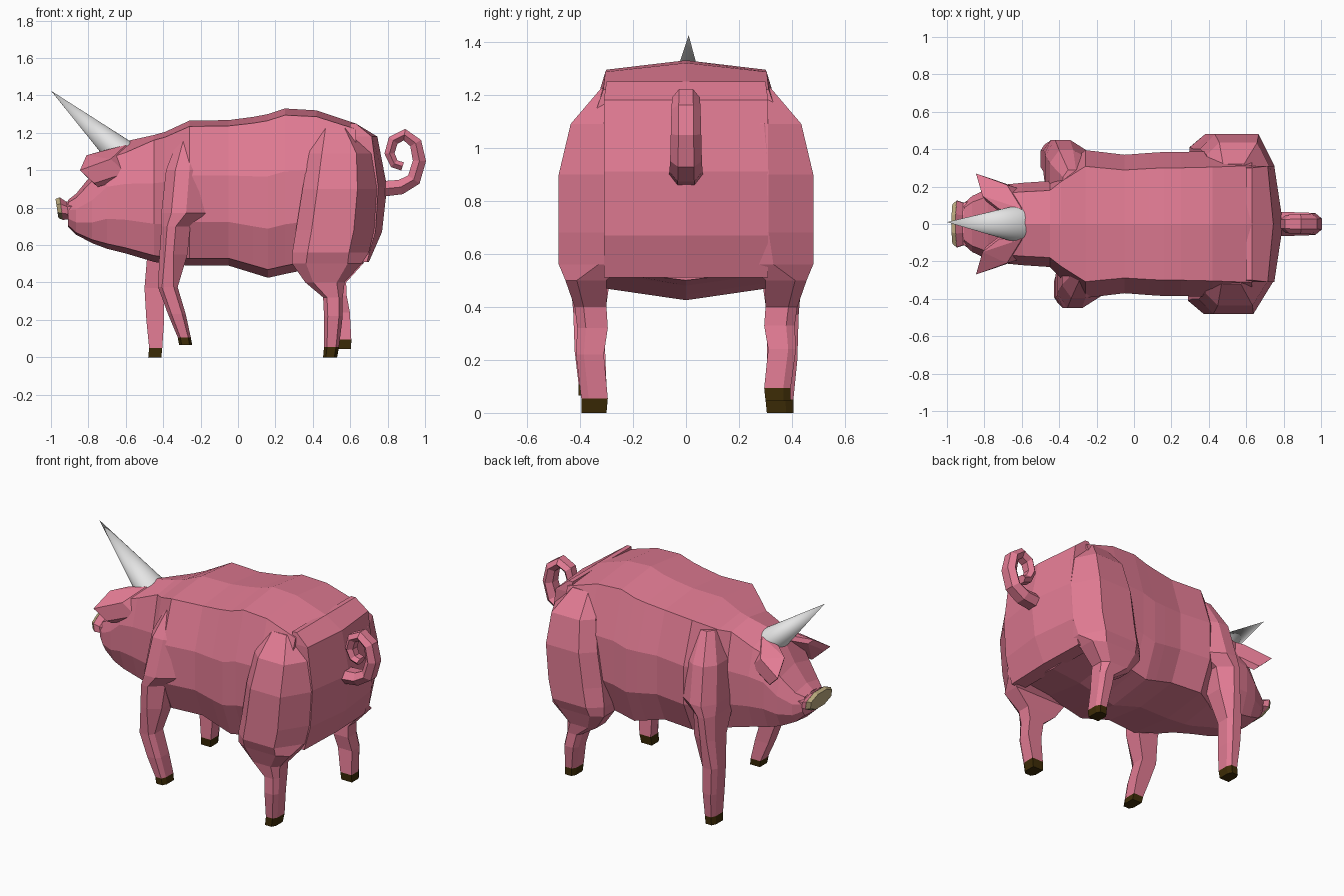
import bpy, bmesh, math
from mathutils import Vector

if "Cube" in bpy.data.objects:
    bpy.data.objects.remove(bpy.data.objects["Cube"])


def material(name, rgb):
    m = bpy.data.materials.new(name)
    m.diffuse_color = (*rgb, 1)
    m.use_nodes = True
    m.node_tree.nodes["Principled BSDF"].inputs["Base Color"].default_value = m.diffuse_color
    return m


PINK = material("pink_skin", (0.76, 0.2, 0.295))
BROWN = material("dark_brown_hoof", (0.047, 0.025, 0.002))
BEIGE = material("beige_snout", (0.5, 0.4, 0.21))
GREY = material("pale_grey_horn", (0.78, 0.78, 0.78))


def finish(name, bm, mat):
    bmesh.ops.recalc_face_normals(bm, faces=bm.faces)
    me = bpy.data.meshes.new(name)
    bm.to_mesh(me)
    bm.free()
    me.materials.append(mat)
    ob = bpy.data.objects.new(name, me)
    bpy.context.collection.objects.link(ob)
    return ob


def loft(name, rings, mat):
    """Skin equal-length rings of points and cap both ends."""
    bm = bmesh.new()
    vs = [[bm.verts.new(p) for p in r] for r in rings]
    n = len(vs[0])
    for a, b in zip(vs, vs[1:]):
        for i in range(n):
            j = (i + 1) % n
            bm.faces.new((a[i], a[j], b[j], b[i]))
    bm.faces.new(vs[0])
    bm.faces.new(vs[-1])
    return finish(name, bm, mat)


# Body and head: sections (x, bottom, top, half width)
def body_ring(x, zb, zt, w):
    h = zt - zb
    edge = 0.1 if x < -0.55 else 0.04
    half = [(0.78 * w, zt - edge * h), (w, zb + 0.62 * h),
            (w, zb + 0.3 * h), (0.78 * w, zb + 0.05 * h)]
    return ([(x, 0, zt)] + [(x, y, z) for y, z in half] + [(x, 0, zb)]
            + [(x, -y, z) for y, z in reversed(half)])


sections = [(-0.91, 0.70, 0.84, 0.11), (-0.865, 0.655, 0.875, 0.15),
            (-0.78, 0.61, 0.98, 0.19), (-0.70, 0.58, 1.115, 0.21),
            (-0.60, 0.555, 1.155, 0.22), (-0.45, 0.51, 1.188, 0.23),
            (-0.39, 0.50, 1.205, 0.29), (-0.26, 0.49, 1.265, 0.395),
            (-0.05, 0.49, 1.268, 0.37), (0.08, 0.45, 1.285, 0.38),
            (0.16, 0.425, 1.30, 0.385), (0.25, 0.445, 1.33, 0.385),
            (0.42, 0.48, 1.32, 0.39), (0.63, 0.50, 1.25, 0.40)]
loft("body", [body_ring(*s) for s in sections], PINK)

# Rump: broad back panel, rows of (z, side x, centre x, half width)
rows = [(1.25, 0.63, 0.63, 0.30), (1.18, 0.715, 0.745, 0.31),
        (0.91, 0.75, 0.797, 0.31), (0.67, 0.735, 0.77, 0.31),
        (0.51, 0.69, 0.70, 0.31)]
loft("rump", [[(0.6, -w, z), (x, -w, z), (c, 0, z), (x, w, z), (0.6, w, z)]
              for z, x, c, w in rows], PINK)


# Snout and its pale front plate
def oval(x, z, ry, rz, tilt=0.15, n=8):
    pts = []
    for i in range(n):
        a = 2 * math.pi * (i + 0.5) / n
        dz = rz * math.sin(a)
        pts.append((x - tilt * dz, ry * math.cos(a), z + dz))
    return pts


loft("snout", [oval(-0.85, 0.785, 0.14, 0.07), oval(-0.91, 0.785, 0.122, 0.05),
               oval(-0.945, 0.795, 0.135, 0.066)], PINK)
loft("snout_plate", [oval(-0.944, 0.795, 0.135, 0.066),
                     oval(-0.968, 0.795, 0.115, 0.055)], BEIGE)

# Drooping ears
for side, tag in ((1, "left"), (-1, "right")):
    bm = bmesh.new()
    outline = [(-0.6, 0.08, 1.135), (-0.72, 0.08, 1.105), (-0.81, 0.15, 1.08),
               (-0.845, 0.27, 1.0), (-0.77, 0.245, 0.93), (-0.6, 0.185, 0.985),
               (-0.68, 0.21, 1.06)]
    for x, y, z in outline:
        bm.verts.new((x, side * y, z))
        bm.verts.new((x + 0.02, side * (y - 0.03), z - 0.02))
    bmesh.ops.convex_hull(bm, input=bm.verts)
    bmesh.ops.dissolve_limit(bm, angle_limit=0.05, verts=bm.verts, edges=bm.edges)
    finish("ear_" + tag, bm, PINK)


# Legs: sections (z, x0, x1, inner y, outer y); wide upper parts taper into the body
def leg_ring(z, x0, x1, y0, y1, side, shift, swing, lift, back_x, back_y):
    t = max(0, 1 - z / 0.4)
    wide = z > 0.52
    dx, z = shift + swing * t, z + lift * t
    cx, cy = 0.2 * (x1 - x0), 0.28 * (y1 - y0)
    bx = back_x * (x1 - x0) if wide else cx
    by = back_y * (y1 - y0) if wide else cy
    pts = [(x0, y0), (x1, y0), (x1, y1 - by), (x1 - bx, y1),
           (x0 + cx, y1), (x0, y1 - cy)]
    return [(x + dx, side * y, z) for x, y in pts]


hind = [(1.225, 0.43, 0.62, 0.15, 0.32), (1.09, 0.38, 0.722, 0.20, 0.435),
        (0.90, 0.345, 0.742, 0.20, 0.48), (0.68, 0.31, 0.728, 0.20, 0.48),
        (0.56, 0.29, 0.70, 0.23, 0.48),
        (0.50, 0.29, 0.66, 0.30, 0.455), (0.40, 0.36, 0.57, 0.30, 0.42),
        (0.32, 0.455, 0.56, 0.295, 0.41), (0.22, 0.46, 0.56, 0.31, 0.415),
        (0.055, 0.46, 0.54, 0.295, 0.395), (0, 0.455, 0.53, 0.30, 0.395)]
fore = [(1.18, -0.38, -0.24, 0.15, 0.29), (1.0, -0.45, -0.20, 0.15, 0.395),
        (0.77, -0.475, -0.21, 0.15, 0.45), (0.70, -0.475, -0.32, 0.20, 0.45),
        (0.55, -0.485, -0.335, 0.28, 0.44), (0.37, -0.50, -0.395, 0.305, 0.425),
        (0.20, -0.49, -0.395, 0.305, 0.42), (0.05, -0.475, -0.405, 0.30, 0.405),
        (0, -0.48, -0.41, 0.305, 0.405)]
for name, rows, side, pose in (
        ("hind_right", hind, -1, (0, 0, 0, 0.26, 0.6)),
        ("hind_left", hind, 1, (0.008, 0.067, 0.045, 0.21, 0.6)),
        ("front_left", fore, 1, (0, 0, 0, 0.5, 0.28)),
        ("front_right", fore, -1, (0.065, 0.1, 0.065, 0.5, 0.28))):
    rings = [leg_ring(*r, side, *pose) for r in rows]
    loft("leg_" + name, rings[:-1], PINK)
    loft("hoof_" + name, rings[-2:], BROWN)

# Curly tail: hexagonal tube along a spiral path in the xz plane
path = [(0.77, 0.90), (0.87, 0.91), (0.94, 0.95), (0.97, 1.05), (0.95, 1.145),
        (0.89, 1.19), (0.83, 1.16), (0.81, 1.09), (0.835, 1.035), (0.88, 1.02)]
rings = []
for i, (x, z) in enumerate(path):
    a, b = path[max(i - 1, 0)], path[min(i + 1, len(path) - 1)]
    d = Vector((b[0] - a[0], b[1] - a[1])).normalized()
    f = 1 - i / len(path)
    ry, rn = 0.04 + 0.025 * f, 0.024 + 0.024 * f
    ring = []
    for k in range(6):
        c, s = math.cos(k * math.pi / 3), math.sin(k * math.pi / 3)
        ring.append((x - d.y * rn * s, ry * c, z + d.x * rn * s))
    rings.append(ring)
loft("tail", rings, PINK)

# Forehead horn: smooth cone rooted in the crown, slightly wider across
base, tip = Vector((-0.615, 0, 1.08)), Vector((-1.0, 0.01, 1.425))
axis = tip - base
bm = bmesh.new()
bmesh.ops.create_cone(bm, cap_ends=True, segments=32, radius1=0.085,
                      radius2=0, depth=axis.length)
bmesh.ops.scale(bm, vec=(1.2, 1, 1), verts=bm.verts)
horn = finish("horn", bm, GREY)
horn.location = (base + tip) / 2
horn.rotation_euler = axis.to_track_quat('Z', 'Y').to_euler()
bpy.context.view_layer.objects.active = horn
horn.select_set(True)
bpy.ops.object.shade_smooth_by_angle()
